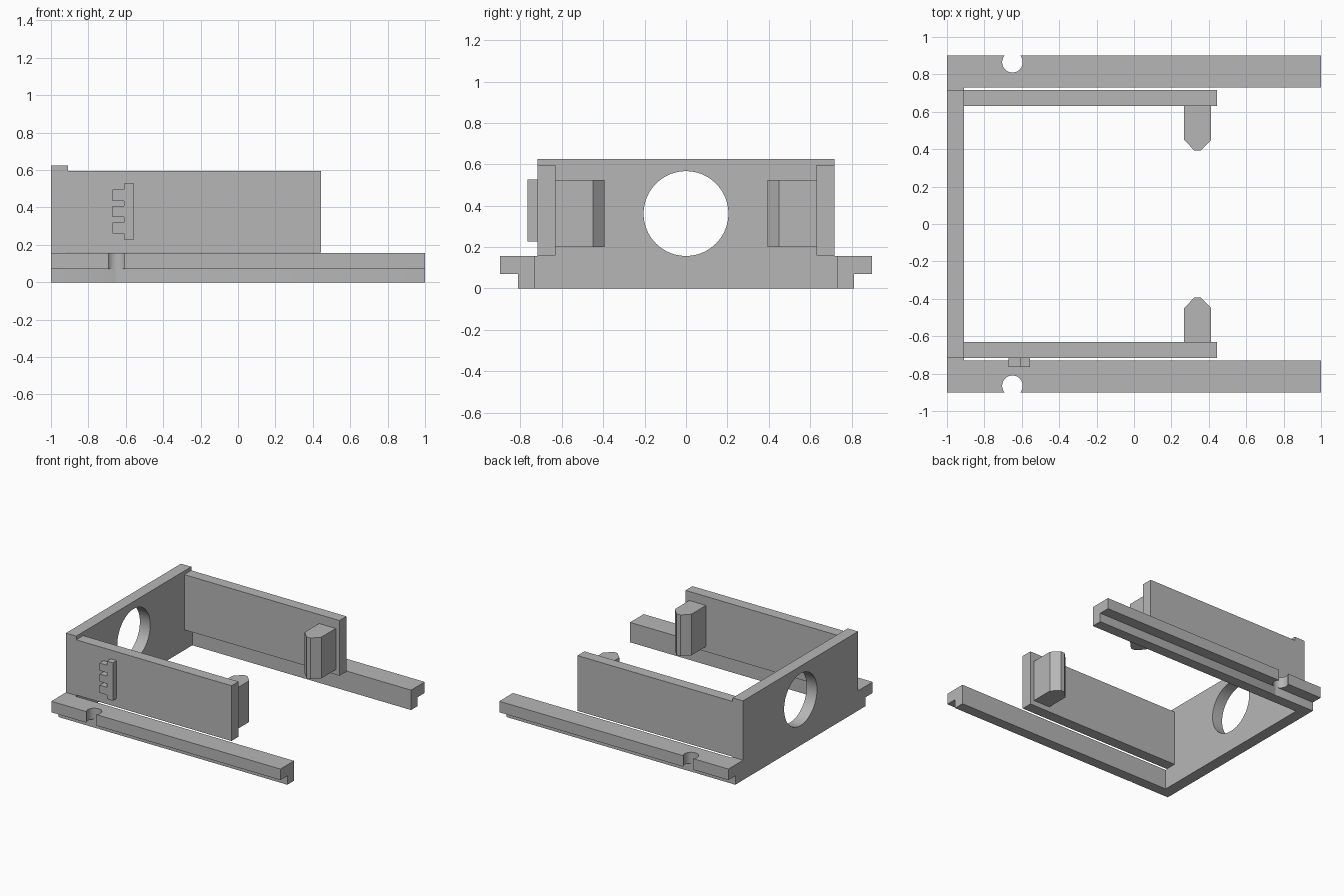
import bpy, bmesh, math
from mathutils import Matrix, Vector

cube = bpy.data.objects.get("Cube")
if cube:
    bpy.data.objects.remove(cube, do_unlink=True)

grey = bpy.data.materials.new("plain grey")
grey.use_nodes = True
colour = (0.47, 0.47, 0.47, 1)
grey.diffuse_color = colour
grey.node_tree.nodes["Principled BSDF"].inputs["Base Color"].default_value = colour


def extrude(name, outline, axis, start, end, mirror_y=False):
    """Extrude a 2D outline along an axis; the outline uses the other two axes in order."""
    def place(p, t):
        co = list(p)
        co.insert("xyz".index(axis), t)
        if mirror_y:
            co[1] = -co[1]
        return Vector(co)
    bm = bmesh.new()
    face = bm.faces.new([bm.verts.new(place(p, start)) for p in outline])
    step = place((0, 0), end) - place((0, 0), start)
    grown = bmesh.ops.extrude_face_region(bm, geom=[face], use_keep_orig=True)["geom"]
    bmesh.ops.translate(bm, vec=step, verts=[g for g in grown if isinstance(g, bmesh.types.BMVert)])
    bmesh.ops.recalc_face_normals(bm, faces=bm.faces)
    mesh = bpy.data.meshes.new(name)
    bm.to_mesh(mesh)
    bm.free()
    mesh.materials.append(grey)
    obj = bpy.data.objects.new(name, mesh)
    bpy.context.collection.objects.link(obj)
    return obj


def rect(a0, b0, a1, b1):
    return [(a0, b0), (a1, b0), (a1, b1), (a0, b1)]


def circle(a, b, r, n=64):
    return [(a + r * math.cos(2 * math.pi * i / n), b + r * math.sin(2 * math.pi * i / n))
            for i in range(n)]


def cut(obj, cutter):
    """Subtract the cutter, remove it and smooth the curved walls."""
    mod = obj.modifiers.new("cut", 'BOOLEAN')
    mod.operation = 'DIFFERENCE'
    mod.solver = 'EXACT'
    mod.object = cutter
    cutter.hide_render = True
    bpy.ops.object.select_all(action='DESELECT')
    obj.select_set(True)
    bpy.context.view_layer.objects.active = obj
    bpy.ops.object.modifier_apply(modifier=mod.name)
    bpy.data.objects.remove(cutter, do_unlink=True)
    bpy.ops.object.shade_smooth_by_angle(angle=math.radians(30))


RAIL_TOP = 0.157
RAIL_IN = 0.73
SIDE = 0.717
WALL_IN = -0.91

# End wall with a round opening, widened at its foot to meet the rails
wall = extrude("end_wall", [(-RAIL_IN, 0), (RAIL_IN, 0), (RAIL_IN, RAIL_TOP), (SIDE, RAIL_TOP),
                            (SIDE, 0.625), (-SIDE, 0.625), (-SIDE, RAIL_TOP), (-RAIL_IN, RAIL_TOP)],
               "x", -1, WALL_IN)
cut(wall, extrude("opening_cutter", circle(0, 0.362, 0.205), "x", -1.2, -0.7))

for label, flip in (("left", False), ("right", True)):
    # Stepped rail with a round notch in its outer lip
    rail = extrude(label + "_rail", [(RAIL_IN, 0), (0.813, 0), (0.813, 0.07), (0.9, 0.07),
                                     (0.9, RAIL_TOP), (RAIL_IN, RAIL_TOP)], "x", -1, 1, flip)
    cut(rail, extrude("notch_cutter", circle(-0.65, 0.865, 0.055, 48), "z", -0.1, 0.3, flip))
    # Upright side plate
    extrude(label + "_side_plate", rect(WALL_IN, 0.63, 0.445, SIDE), "z", 0.16, 0.596, flip)
    # Inward post with a chamfered tip
    extrude(label + "_post", [(0.267, 0.63), (0.267, 0.45), (0.323, 0.393), (0.358, 0.393),
                              (0.413, 0.45), (0.413, 0.63)], "z", 0.2, 0.525, flip)

# Toothed tab on the outside of one side plate
spine, tip = -0.61, -0.672
outline = [(-0.557, 0.228), (-0.557, 0.527), (spine, 0.527)]
for top in (0.495, 0.408, 0.32):
    outline += [(spine, top), (tip, top), (tip, top - 0.06), (spine, top - 0.06)]
outline.append((spine, 0.228))
extrude("toothed_tab", outline, "y", -0.765, -SIDE)
